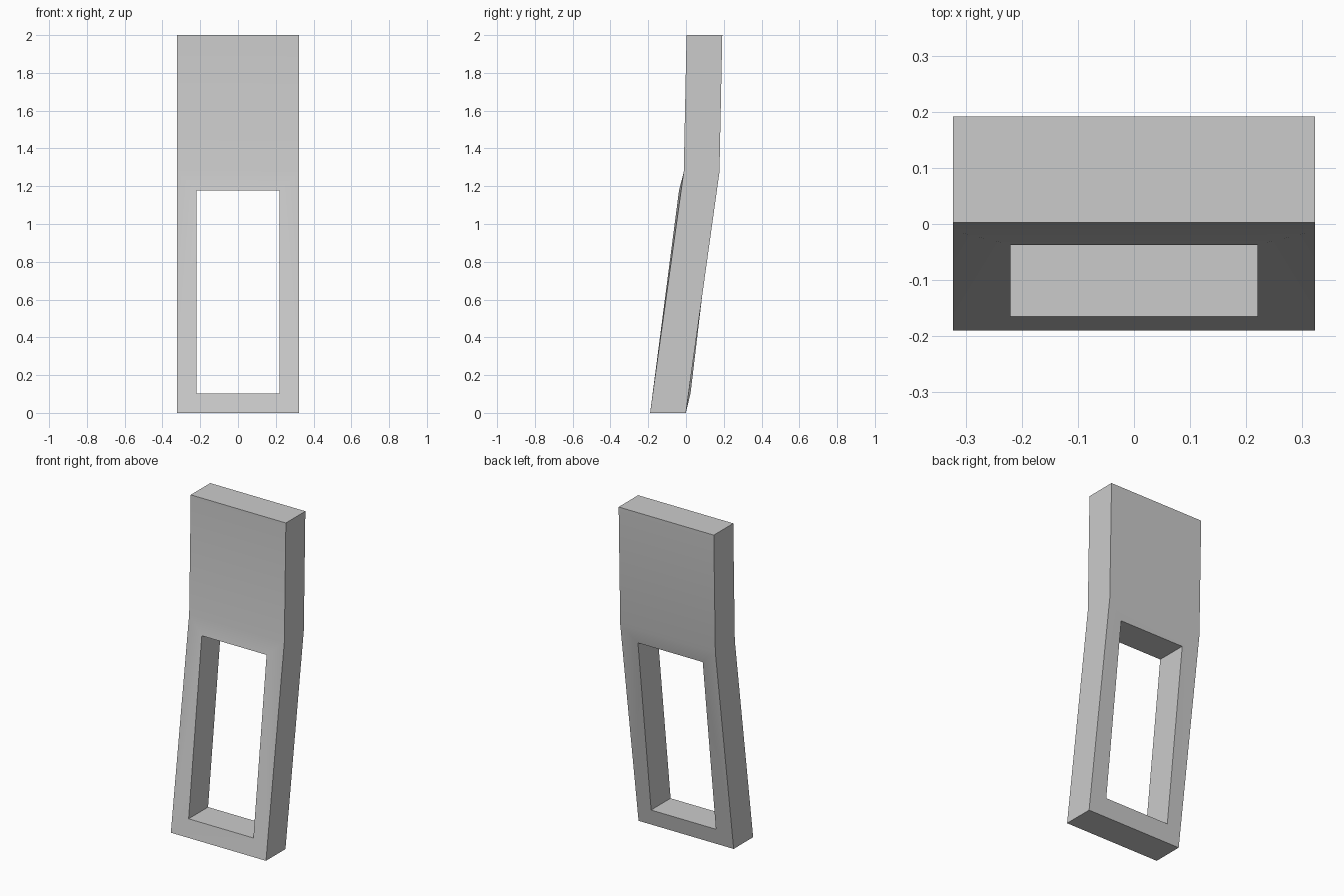
import bpy, bmesh

if "Cube" in bpy.data.objects:
    bpy.data.objects.remove(bpy.data.objects["Cube"])

W, IW = 0.323, 0.22          # outer and window half widths
DEPTH = 0.189
# front-side (half width, y, z) levels: outer base, bend, top, then window sill and head
LEVELS = [(W, -0.19, 0.0), (W, -0.012, 1.275), (W, 0.003, 2.0),
          (IW, -0.165, 0.103), (IW, -0.037, 1.178)]

bm = bmesh.new()
# verts[side][level] = (left, right)
verts = [[[bm.verts.new((s * w, y + d, z)) for s in (-1, 1)] for w, y, z in LEVELS]
         for d in (0, DEPTH)]

# front and back skins: frame around the window plus upper panel
for base, bend, top, sill, head in verts:
    bm.faces.new((base[0], base[1], sill[1], sill[0]))
    bm.faces.new((head[0], head[1], bend[1], bend[0]))
    bm.faces.new((bend[0], bend[1], top[1], top[0]))
    for s in (0, 1):
        bm.faces.new((base[s], sill[s], head[s], bend[s]))

# walls joining the two skins, outside and inside the window
f, b = verts
for i, j in ((0, 1), (1, 2), (3, 4)):
    for s in (0, 1):
        bm.faces.new((f[i][s], f[j][s], b[j][s], b[i][s]))
for i in (0, 2, 3, 4):
    bm.faces.new((f[i][0], f[i][1], b[i][1], b[i][0]))

bmesh.ops.recalc_face_normals(bm, faces=bm.faces)
mesh = bpy.data.meshes.new("bent_frame_panel")
bm.to_mesh(mesh)
bm.free()
panel = bpy.data.objects.new("bent_frame_panel", mesh)
bpy.context.collection.objects.link(panel)

# soft bend, crisp corners
bpy.context.view_layer.objects.active = panel
panel.select_set(True)
bpy.ops.object.shade_smooth_by_angle(angle=0.6)
